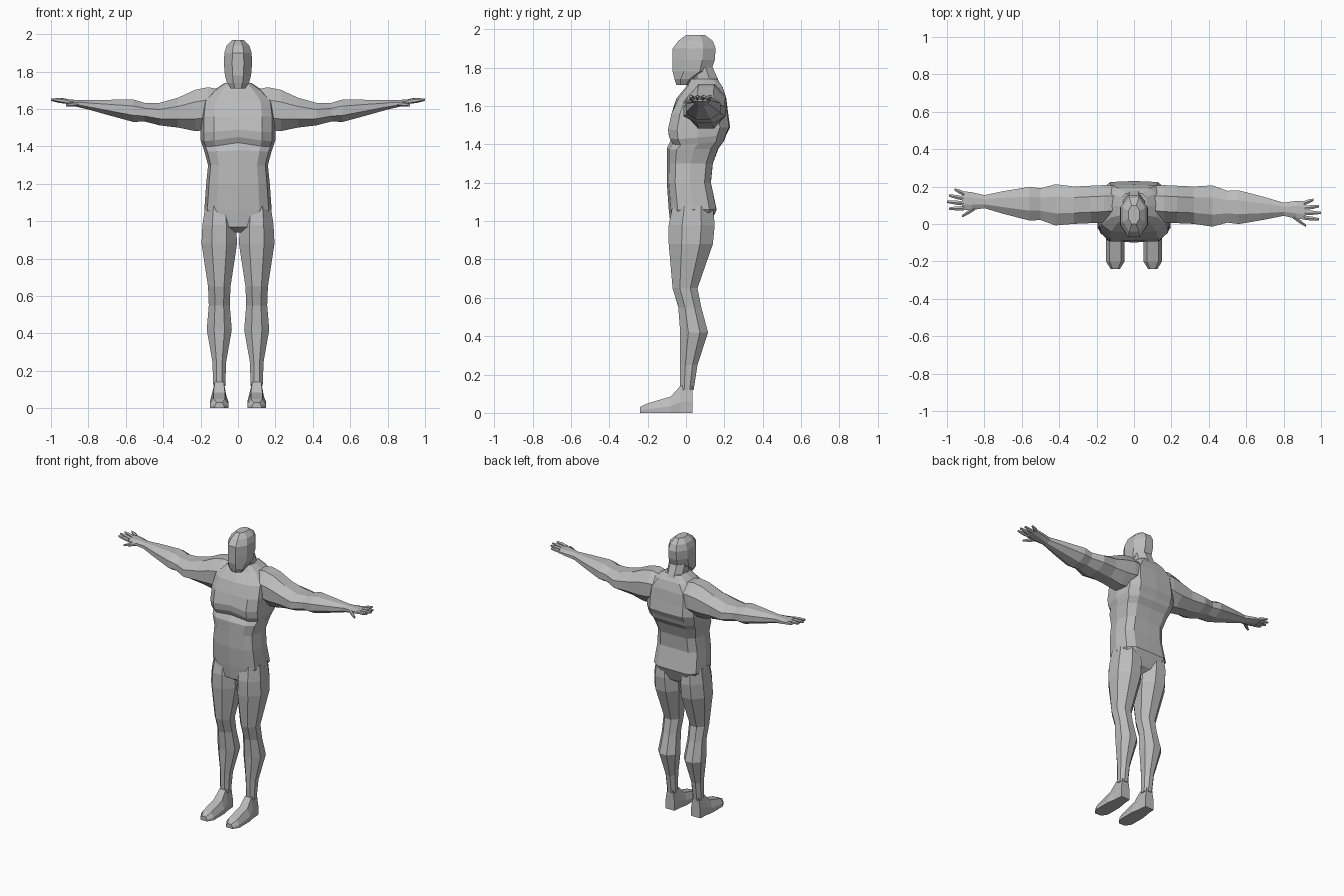
import bpy, bmesh, math
from mathutils import Vector

cube = bpy.data.objects.get("Cube")
if cube:
    bpy.data.objects.remove(cube)

grey = bpy.data.materials.new("plain_grey")
grey.use_nodes = True
grey.diffuse_color = (0.5, 0.5, 0.5, 1)
shader = grey.node_tree.nodes["Principled BSDF"]
shader.inputs["Base Color"].default_value = grey.diffuse_color


def loft(name, rings):
    """Skin equal rings of points, cap both ends, keep flat faces."""
    bm = bmesh.new()
    rows = [[bm.verts.new(point) for point in ring] for ring in rings]
    for lower, upper in zip(rows, rows[1:]):
        for i in range(len(lower)):
            bm.faces.new((lower[i - 1], lower[i], upper[i], upper[i - 1]))
    bm.faces.new(rows[0])
    bm.faces.new(rows[-1])
    bmesh.ops.recalc_face_normals(bm, faces=bm.faces)
    mesh = bpy.data.meshes.new(name)
    bm.to_mesh(mesh)
    bm.free()
    mesh.materials.append(grey)
    bpy.context.collection.objects.link(bpy.data.objects.new(name, mesh))


def oval(half_a, half_b, sides=8):
    """Polygon whose flat sides touch the half sizes."""
    reach = 1 / math.cos(math.pi / sides)
    angles = [math.tau * (i + 0.5) / sides for i in range(sides)]
    return [(half_a * reach * math.cos(t), half_b * reach * math.sin(t)) for t in angles]


def level(height, half_width, front, back, x=0):
    """Flat ring around an upright part."""
    middle, half_depth = (front + back) / 2, (back - front) / 2
    return [(x + u, middle + v, height) for u, v in oval(half_width, half_depth)]


def boxy(value):
    return math.copysign(abs(value) ** 0.65, value)


def trunk(height, half_width, front, back, groove=0, droop=0):
    """Squarish ring with a spine hollow, a breastbone groove and drooping front."""
    middle, half_depth = (front + back) / 2, (back - front) / 2
    ring = []
    for i in range(12):
        angle = math.tau * i / 12
        u, v = boxy(math.sin(angle)), -boxy(math.cos(angle))
        y = middle + half_depth * v
        if i == 0:
            y += groove
        elif i == 6:
            y -= 0.01
        ring.append((half_width * u, y, height - droop * abs(u) * (1 - v) / 2))
    return ring


# Torso from crotch to collar
loft("torso", [
    trunk(height=0.94, half_width=0.05, front=-0.03, back=0.08),
    trunk(height=0.97, half_width=0.12, front=-0.08, back=0.13),
    trunk(height=1.06, half_width=0.18, front=-0.09, back=0.17),
    trunk(height=1.2, half_width=0.17, front=-0.1, back=0.14),
    trunk(height=1.3, half_width=0.16, front=-0.1, back=0.15),
    trunk(height=1.38, half_width=0.18, front=-0.1, back=0.18, droop=0.01),
    trunk(height=1.42, half_width=0.19, front=-0.08, back=0.21, droop=0.03),
    trunk(height=1.45, half_width=0.2, front=-0.1, back=0.22, groove=0.01, droop=0.03),
    trunk(height=1.49, half_width=0.2, front=-0.11, back=0.24, groove=0.02, droop=0.02),
    trunk(height=1.56, half_width=0.2, front=-0.09, back=0.23, groove=0.02),
    trunk(height=1.64, half_width=0.19, front=-0.05, back=0.22),
    trunk(height=1.7, half_width=0.13, front=0, back=0.2),
    trunk(height=1.74, half_width=0.07, front=0.02, back=0.17),
])

# Neck, then head from chin to crown
loft("neck", [
    level(height=1.64, half_width=0.08, front=0.01, back=0.2),
    level(height=1.71, half_width=0.06, front=0.02, back=0.18),
    level(height=1.8, half_width=0.06, front=0.01, back=0.14),
])
loft("head", [
    level(height=1.71, half_width=0.04, front=-0.05, back=0.02),
    level(height=1.74, half_width=0.06, front=-0.06, back=0.05),
    level(height=1.78, half_width=0.07, front=-0.07, back=0.13),
    level(height=1.84, half_width=0.075, front=-0.07, back=0.15),
    level(height=1.9, half_width=0.073, front=-0.07, back=0.155),
    level(height=1.94, half_width=0.06, front=-0.04, back=0.14),
    level(height=1.97, half_width=0.03, front=0, back=0.1),
])


def build_side(side, sign):
    """Leg, foot, arm and hand of one side."""

    def leg(height, half_width, front, back):
        return level(height, half_width, front, back, x=sign * 0.1)

    def foot(y, half_width, height):
        outline = [(-1, 0), (1, 0), (1, 0.4), (0.6, 1), (-0.6, 1), (-1, 0.4)]
        return [(sign * 0.1 + half_width * u, y, height * v) for u, v in outline]

    def place(out, y, z):
        # The right arm sweeps slightly back toward the hand
        sweep = 0.09 * max(0, out - 0.35) if side == "right" else 0
        return (sign * out, y + sweep, z)

    def arm(out, half_depth, half_height):
        # The arm dips at the biceps and drifts forward toward the hand
        y, z = 0.115 - 0.045 * out, 1.57 + 0.13 * abs(out - 0.4)
        return [place(out, y + u, z + v) for u, v in oval(half_depth, half_height)]

    def digit(name, root, tip):
        rings = []
        for share, radius in ((0, 0.011), (0.5, 0.011), (1, 0.006)):
            centre = root.lerp(tip, share)
            rings.append([place(centre.x, centre.y + u, centre.z + v)
                          for u, v in oval(radius, radius, sides=6)])
        loft(side + "_" + name, rings)

    loft(side + "_leg", [
        leg(height=1.08, half_width=0.075, front=-0.07, back=0.14),
        leg(height=0.98, half_width=0.09, front=-0.09, back=0.15),
        leg(height=0.88, half_width=0.095, front=-0.09, back=0.14),
        leg(height=0.65, half_width=0.06, front=-0.07, back=0.06),
        leg(height=0.55, half_width=0.056, front=-0.04, back=0.08),
        leg(height=0.42, half_width=0.067, front=-0.03, back=0.115),
        leg(height=0.25, half_width=0.037, front=-0.03, back=0.06),
        leg(height=0.12, half_width=0.032, front=-0.03, back=0.04),
    ])
    loft(side + "_foot", [
        foot(y=0.035, half_width=0.035, height=0.15),
        foot(y=-0.03, half_width=0.04, height=0.14),
        foot(y=-0.08, half_width=0.05, height=0.085),
        foot(y=-0.2, half_width=0.05, height=0.05),
        foot(y=-0.24, half_width=0.025, height=0.03),
    ])
    loft(side + "_arm", [
        arm(out=0.08, half_depth=0.09, half_height=0.09),
        arm(out=0.16, half_depth=0.1, half_height=0.115),
        arm(out=0.23, half_depth=0.1, half_height=0.11),
        arm(out=0.32, half_depth=0.1, half_height=0.08),
        arm(out=0.42, half_depth=0.11, half_height=0.06),
        arm(out=0.5, half_depth=0.085, half_height=0.05),
        arm(out=0.56, half_depth=0.09, half_height=0.06),
        arm(out=0.7, half_depth=0.06, half_height=0.04),
        arm(out=0.8, half_depth=0.035, half_height=0.025),
        arm(out=0.87, half_depth=0.048, half_height=0.018),
        arm(out=0.92, half_depth=0.05, half_height=0.013),
    ])

    # Four fingers fan out from the middle one, the thumb points forward
    for step, name in enumerate(("index", "middle", "ring", "little"), start=-1):
        digit(name + "_finger",
              root=Vector((0.91, 0.06 + 0.026 * step, 1.64)),
              tip=Vector((1 - 0.01 * step * step, 0.06 + 0.035 * step, 1.65)))
    digit("thumb", root=Vector((0.85, 0.04, 1.63)), tip=Vector((0.92, -0.01, 1.62)))


build_side("left", 1)
build_side("right", -1)
